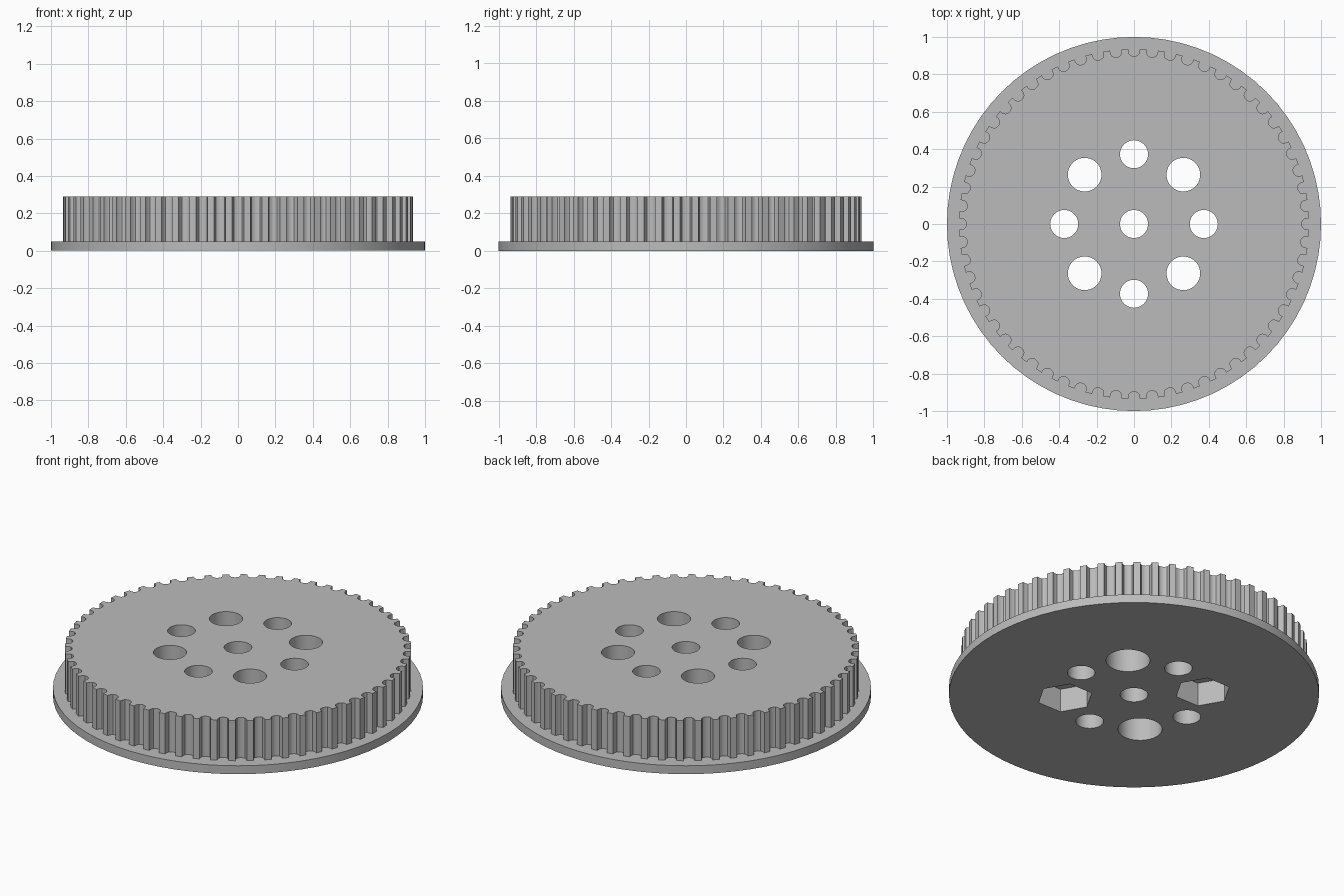
import bpy, bmesh
from math import pi, sin, cos, radians

old = bpy.data.objects.get("Cube")
if old:
    bpy.data.objects.remove(old, do_unlink=True)

TEETH = 60
FLANGE_TOP, TOP = 0.05, 0.29
RING = 0.373          # radius of the bolt circle
POCKET_DEPTH = 0.14

grey = bpy.data.materials.new("light_grey")
grey.use_nodes = True
colour = (0.5, 0.5, 0.5, 1)
grey.diffuse_color = colour
grey.node_tree.nodes["Principled BSDF"].inputs["Base Color"].default_value = colour


def circle(r, sides, cx=0, cy=0):
    return [(cx + r * cos(2 * pi * i / sides), cy + r * sin(2 * pi * i / sides))
            for i in range(sides)]


def prisms(name, outlines, z0, z1):
    """Extrude each closed outline into a solid, all in one object."""
    bm = bmesh.new()
    for outline in outlines:
        low = [bm.verts.new((x, y, z0)) for x, y in outline]
        high = [bm.verts.new((x, y, z1)) for x, y in outline]
        bm.faces.new(low[::-1])
        bm.faces.new(high)
        n = len(low)
        for i in range(n):
            j = (i + 1) % n
            bm.faces.new((low[i], low[j], high[j], high[i]))
    mesh = bpy.data.meshes.new(name)
    bm.to_mesh(mesh)
    bm.free()
    mesh.materials.append(grey)
    obj = bpy.data.objects.new(name, mesh)
    bpy.context.collection.objects.link(obj)
    return obj


def combine(target, other, operation):
    """Apply a boolean and drop the helper object."""
    bpy.context.view_layer.objects.active = target
    mod = target.modifiers.new(operation, "BOOLEAN")
    mod.operation, mod.object, mod.solver = operation, other, "EXACT"
    bpy.ops.object.modifier_apply(modifier=mod.name)
    bpy.data.objects.remove(other, do_unlink=True)


def on_ring(degrees):
    a = radians(degrees)
    return RING * cos(a), RING * sin(a)


# Toothed rim: one rounded groove per tooth, as (half width, radius)
groove = [(-0.031, 0.936), (-0.029, 0.917), (-0.022, 0.904), (-0.011, 0.898),
          (0, 0.896), (0.011, 0.898), (0.022, 0.904), (0.029, 0.917), (0.031, 0.936)]
rim = []
for t in range(TEETH):
    for w, r in groove:
        a = 2 * pi * t / TEETH + w / r
        rim.append((r * cos(a), r * sin(a)))

# Flange disc with the toothed rim on top
pulley = prisms("toothed_pulley", [circle(1, 72)], 0, FLANGE_TOP)
combine(pulley, prisms("rim", [rim], FLANGE_TOP / 2, TOP), "UNION")

# Centre bore, four small holes and four large holes
holes = [circle(0.075, 40)]
for k in range(4):
    holes.append(circle(0.075, 40, *on_ring(90 * k)))
    holes.append(circle(0.09, 40, *on_ring(45 + 90 * k)))
combine(pulley, prisms("holes", holes, -0.1, TOP + 0.1), "DIFFERENCE")

# Underside recesses: round for bolt heads, hexagonal for nuts
recesses = [circle(0.119, 48, *on_ring(d)) for d in (45, 225)]
recesses += [circle(0.152, 6, *on_ring(d)) for d in (135, 315)]
combine(pulley, prisms("recesses", recesses, -0.1, POCKET_DEPTH), "DIFFERENCE")

bpy.ops.object.select_all(action="DESELECT")
pulley.select_set(True)
bpy.context.view_layer.objects.active = pulley
bpy.ops.object.shade_smooth_by_angle(angle=radians(25))
